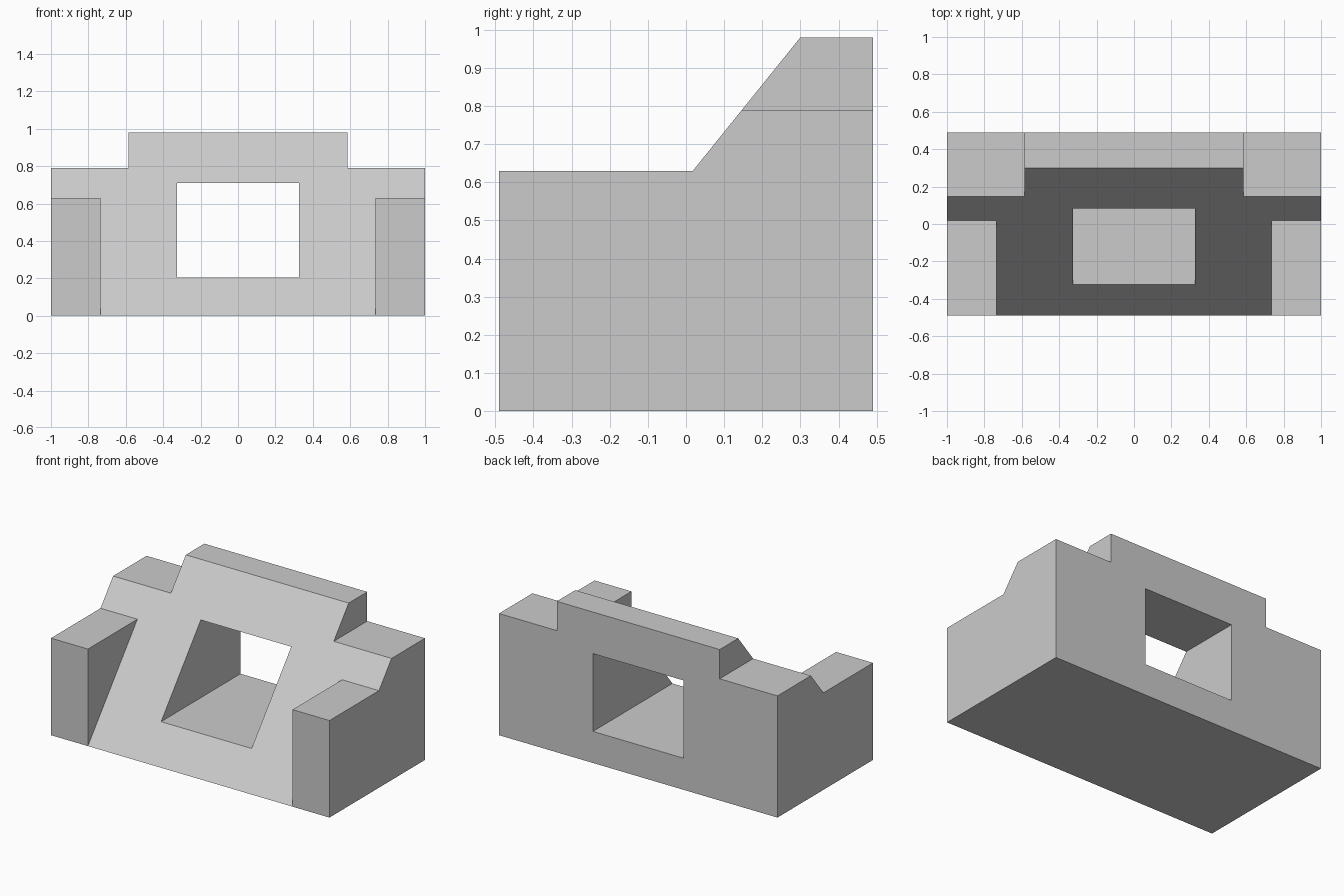
import bpy
import bmesh

cube = bpy.data.objects.get("Cube")
if cube:
    bpy.data.objects.remove(cube, do_unlink=True)

# Main dimensions
HALF_W, HALF_D, HEIGHT = 1.0, 0.49, 0.98
CREST_Y = 0.30                      # where the slope meets the top
PILLAR_Z, PILLAR_X = 0.63, 0.735    # side pillars
SHOULDER_Z, SHOULDER_X = 0.79, 0.585


def slope_y(z):
    """Depth of the sloping face at height z."""
    return -HALF_D + (CREST_Y + HALF_D) * z / HEIGHT


def prism(name, profile, x0, x1):
    """Extrude a (y, z) profile from x0 to x1."""
    bm = bmesh.new()
    face = bm.faces.new([bm.verts.new((x0, y, z)) for y, z in profile])
    ext = bmesh.ops.extrude_face_region(bm, geom=[face])
    moved = [v for v in ext["geom"] if isinstance(v, bmesh.types.BMVert)]
    bmesh.ops.translate(bm, verts=moved, vec=(x1 - x0, 0, 0))
    bmesh.ops.recalc_face_normals(bm, faces=bm.faces)
    mesh = bpy.data.meshes.new(name)
    bm.to_mesh(mesh)
    bm.free()
    obj = bpy.data.objects.new(name, mesh)
    bpy.context.collection.objects.link(obj)
    return obj


def rect(y0, y1, z0, z1):
    return [(y0, z0), (y1, z0), (y1, z1), (y0, z1)]


def cut(target, cutter):
    """Subtract the cutter, apply the result and drop the cutter."""
    cutter.hide_render = True
    mod = target.modifiers.new("cut", "BOOLEAN")
    mod.operation = "DIFFERENCE"
    mod.solver = "EXACT"
    mod.object = cutter
    bpy.context.view_layer.objects.active = target
    bpy.ops.object.modifier_apply(modifier=mod.name)
    bpy.data.objects.remove(cutter, do_unlink=True)


# Body: full-width block with low front and sloping back
body = prism("sloped_block", [
    (-HALF_D, 0), (HALF_D, 0), (HALF_D, HEIGHT), (CREST_Y, HEIGHT),
    (slope_y(PILLAR_Z), PILLAR_Z), (-HALF_D, PILLAR_Z)], -HALF_W, HALF_W)

# Channel: carries the slope to the ground between the pillars
cut(body, prism("channel_cutter", [
    (-HALF_D, 0), (slope_y(PILLAR_Z), PILLAR_Z), (slope_y(PILLAR_Z), 0.7),
    (-0.7, 0.7), (-0.7, 0)], -PILLAR_X, PILLAR_X))

# Shoulders: lowered corners on both sides of the crest
for side in (-1, 1):
    cut(body, prism("shoulder_cutter", rect(-0.7, 0.7, SHOULDER_Z, 1.2),
                    side * SHOULDER_X, side * 1.2))

# Opening: rectangular tunnel from front to back
cut(body, prism("opening_cutter", rect(-0.7, 0.7, 0.205, 0.71), -0.325, 0.325))

# Merge coplanar pieces into clean flat faces
bm = bmesh.new()
bm.from_mesh(body.data)
bmesh.ops.remove_doubles(bm, verts=bm.verts, dist=0.0005)
bmesh.ops.dissolve_limit(bm, angle_limit=0.01, verts=bm.verts, edges=bm.edges)
bm.to_mesh(body.data)
bm.free()

# Single plain grey
grey = bpy.data.materials.new("plain_grey")
grey.use_nodes = True
colour = (0.6, 0.6, 0.6, 1)
grey.diffuse_color = colour
grey.node_tree.nodes["Principled BSDF"].inputs["Base Color"].default_value = colour
body.data.materials.clear()
body.data.materials.append(grey)
for poly in body.data.polygons:
    poly.material_index = 0
    poly.use_smooth = False
